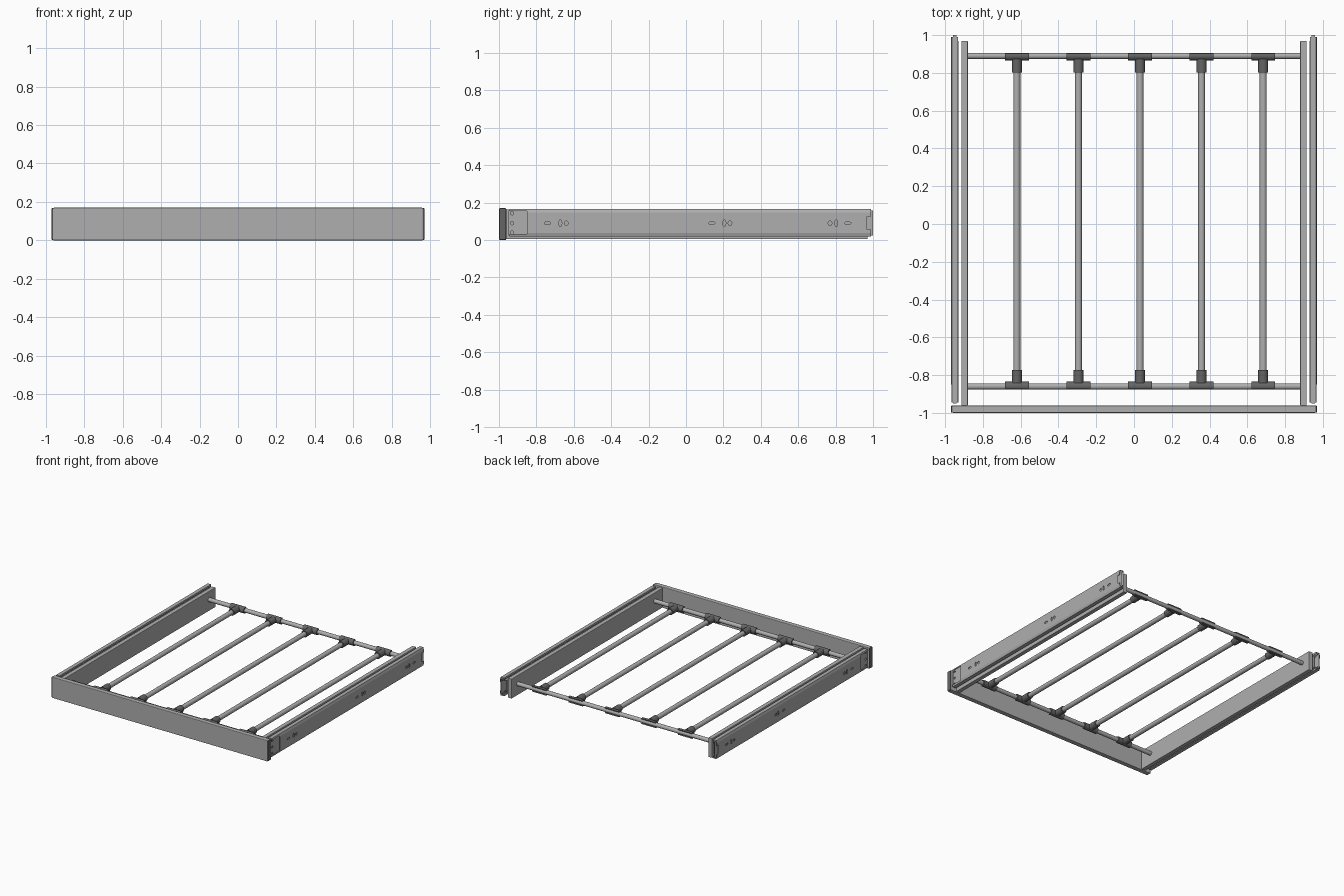
import bpy, bmesh, math
from mathutils import Vector, Matrix

if "Cube" in bpy.data.objects:
    bpy.data.objects.remove(bpy.data.objects["Cube"])


def mat(name, v):
    m = bpy.data.materials.new(name)
    m.diffuse_color = (v, v, v, 1)
    m.use_nodes = True
    m.node_tree.nodes["Principled BSDF"].inputs["Base Color"].default_value = m.diffuse_color
    return m


METAL = mat("light grey metal", 0.43)
DARK = mat("dark grey plastic", 0.13)


def finish(name, bm, material, smooth=False):
    bmesh.ops.recalc_face_normals(bm, faces=bm.faces)
    me = bpy.data.meshes.new(name)
    bm.to_mesh(me)
    bm.free()
    ob = bpy.data.objects.new(name, me)
    bpy.context.collection.objects.link(ob)
    me.materials.append(material)
    if smooth:
        bpy.ops.object.select_all(action='DESELECT')
        ob.select_set(True)
        bpy.context.view_layer.objects.active = ob
        bpy.ops.object.shade_smooth_by_angle(angle=math.radians(35))
    return ob


def add_box(bm, x0, x1, y0, y1, z0, z1):
    c = Vector(((x0 + x1) / 2, (y0 + y1) / 2, (z0 + z1) / 2))
    s = Matrix.Diagonal((abs(x1 - x0), y1 - y0, z1 - z0, 1))
    bmesh.ops.create_cube(bm, size=1, matrix=Matrix.Translation(c) @ s)


def box(name, dims, material, bevel=0.0):
    bm = bmesh.new()
    add_box(bm, *dims)
    if bevel:
        bmesh.ops.bevel(bm, geom=bm.edges[:], offset=bevel, segments=2,
                        profile=0.5, affect='EDGES')
    return finish(name, bm, material)


def add_cyl(bm, a, b, r, seg=24, scale=(1, 1, 1)):
    a, b = Vector(a), Vector(b)
    rot = (b - a).to_track_quat('Z', 'Y').to_matrix().to_4x4()
    m = Matrix.Translation((a + b) / 2) @ Matrix.Diagonal((*scale, 1)) @ rot
    bmesh.ops.create_cone(bm, cap_ends=True, segments=seg, radius1=r, radius2=r,
                          depth=(b - a).length, matrix=m)


def cyl(name, a, b, r, material):
    bm = bmesh.new()
    add_cyl(bm, a, b, r)
    return finish(name, bm, material, True)


def strip(name, pts, thick, t0, t1, place, material, smooth=False):
    """Bent sheet: open polyline given a thickness, extruded from t0 to t1."""
    pts = [Vector(p) for p in pts]
    off = []
    for i, p in enumerate(pts):
        ds = []
        if i > 0:
            ds.append((p - pts[i - 1]).normalized())
        if i < len(pts) - 1:
            ds.append((pts[i + 1] - p).normalized())
        ns = [Vector((-d.y, d.x)) for d in ds]
        n = sum(ns, Vector((0, 0))).normalized()
        off.append(p + n * thick / n.dot(ns[0]))
    loop = pts + off[::-1]
    bm = bmesh.new()
    f = bm.faces.new([bm.verts.new(place(p.x, p.y, t0)) for p in loop])
    ext = bmesh.ops.extrude_face_region(bm, geom=[f])
    vs = [g for g in ext['geom'] if isinstance(g, bmesh.types.BMVert)]
    bmesh.ops.translate(bm, verts=vs, vec=Vector(place(0, 0, t1)) - Vector(place(0, 0, t0)))
    return finish(name, bm, material, smooth)


def cut(ob, bm):
    cutter = finish("cutter", bm, METAL)
    cutter.hide_render = True
    mod = ob.modifiers.new("cut", 'BOOLEAN')
    mod.operation, mod.solver, mod.object = 'DIFFERENCE', 'EXACT', cutter
    dg = bpy.context.evaluated_depsgraph_get()
    me = bpy.data.meshes.new_from_object(ob.evaluated_get(dg))
    ob.modifiers.clear()
    ob.data = me
    bpy.data.objects.remove(cutter)


# Front panel with dark end caps
box("front_panel", (-0.962, 0.962, -1.0, -0.961, 0.0, 0.17), METAL, 0.005)
for s, side in ((-1, "left"), (1, "right")):
    box(side + "_end_cap", (s * 0.958, s * 0.968, -0.999, -0.962, 0.003, 0.168), DARK, 0.003)

    # Side panel of the drawer
    box(side + "_side_panel", (s * 0.88, s * 0.914, -0.962, 0.97, 0.005, 0.163), METAL, 0.003)

    def place(u, v, t, s=s):
        return (s * u, t, v)

    # Outer slide channel with mounting holes and end notches
    outer = strip(side + "_slide_outer",
                  [(0.933, 0.152), (0.933, 0.166), (0.963, 0.166), (0.969, 0.148),
                   (0.969, 0.037), (0.963, 0.018), (0.933, 0.018), (0.933, 0.032)],
                  -0.004, -0.945, 0.99, place, METAL)
    bm = bmesh.new()
    add_box(bm, s * 0.961, s * 0.99, -1.0, -0.85, 0.032, 0.154)
    add_box(bm, s * 0.961, s * 0.99, 0.968, 1.1, 0.055, 0.125)
    for y, sy, sz in ((-0.74, 1.7, 0.8), (-0.672, 0.8, 1.8), (-0.64, 1, 1.2),
                      (0.138, 1.7, 0.8), (0.205, 0.8, 1.8), (0.235, 1, 1.2),
                      (0.77, 1, 1.2), (0.803, 0.8, 1.8), (0.865, 1.7, 0.8)):
        add_cyl(bm, (s * 0.961, y, 0.09), (s * 0.99, y, 0.09), 0.01, 16, (1, sy, sz))
    cut(outer, bm)

    # Middle slide channel
    middle = strip(side + "_slide_middle",
                   [(0.940, 0.143), (0.940, 0.159), (0.957, 0.159),
                    (0.957, 0.025), (0.940, 0.025), (0.940, 0.041)],
                   -0.004, -0.95, 1.0, place, METAL)
    bm = bmesh.new()
    for z in (0.04, 0.09, 0.143):
        add_cyl(bm, (s * 0.948, -0.93, z), (s * 0.965, -0.93, z), 0.009, 16)
    cut(middle, bm)

    # Inner slide channel, next to the side panel
    strip(side + "_slide_inner",
          [(0.946, 0.134), (0.946, 0.147), (0.928, 0.139),
           (0.928, 0.045), (0.946, 0.037), (0.946, 0.050)],
          0.004, -0.945, 0.97, place, METAL)

# Cross bars, front and back
ZB = 0.095
YF, YB = -0.86, 0.89
for y, nm in ((YF, "front"), (YB, "back")):
    cyl(nm + "_cross_bar", (-0.882, y, ZB), (0.882, y, ZB), 0.0165, METAL)

# Five hanging rods with a clip-on tee at each end
for i in range(5):
    x = -0.62 + i * 0.326
    cyl(f"rod_{i + 1}", (x, YF + 0.02, ZB), (x, YB - 0.02, ZB), 0.0185, METAL)
    for y, d, nm in ((YF, 1, "front"), (YB, -1, "back")):
        arc = [(0.025 * math.cos(a), 0.025 * math.sin(a))
               for a in (math.radians(-118 + 236 * k / 20) for k in range(21))]
        strip(f"{nm}_tee_clip_{i + 1}", arc, 0.0085, x - 0.063, x + 0.063,
              lambda u, v, t: (t, y + d * u, ZB + v), DARK, True)
        cyl(f"{nm}_tee_socket_{i + 1}", (x, y + d * 0.017, ZB), (x, y + d * 0.088, ZB), 0.0265, DARK)
